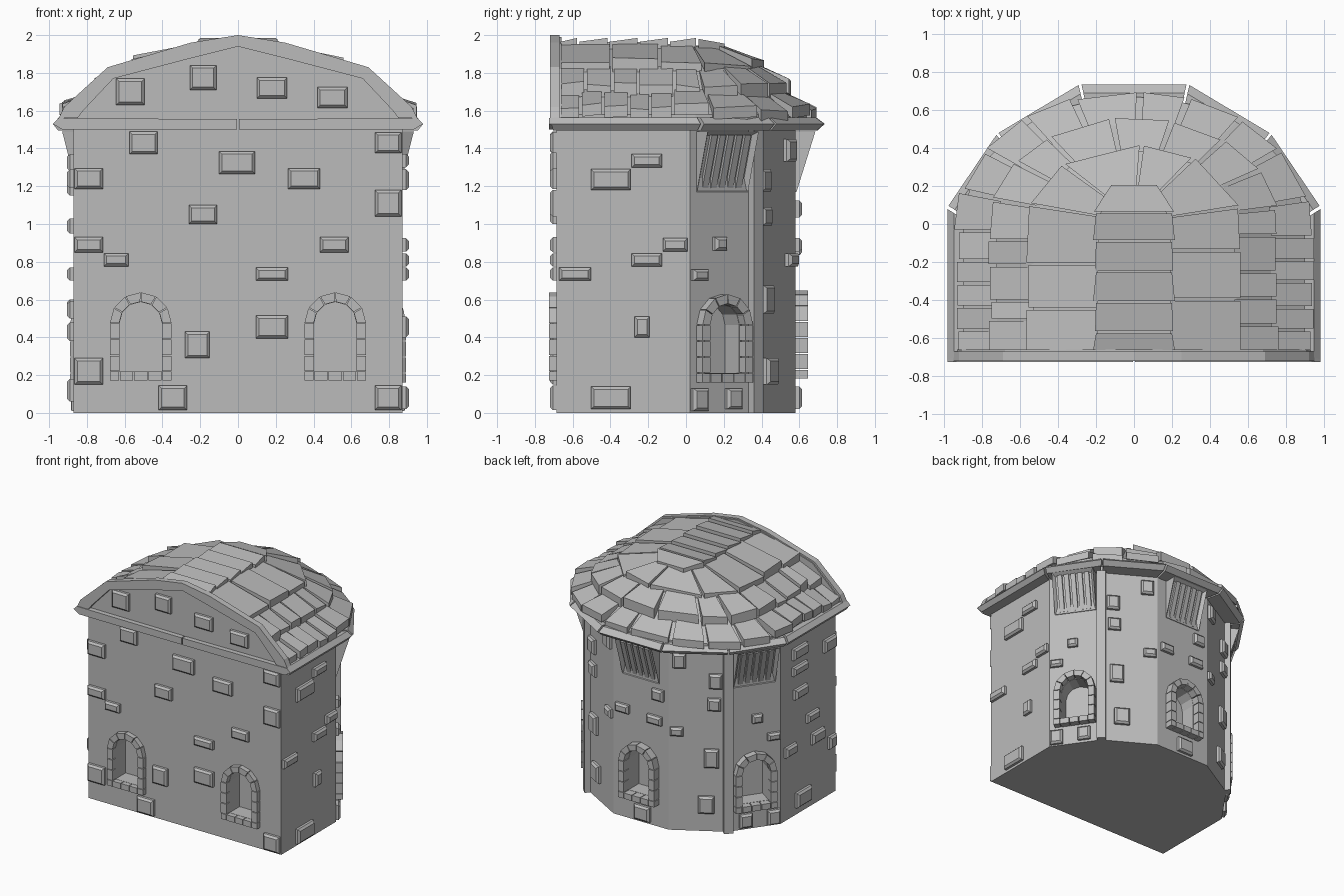
import bpy, bmesh, math, random
from mathutils import Matrix, Vector

if "Cube" in bpy.data.objects:
    bpy.data.objects.remove(bpy.data.objects["Cube"])

random.seed(4)
stone = bpy.data.materials.new("grey stone")
stone.diffuse_color = (0.5, 0.5, 0.5, 1)
stone.use_nodes = True
stone.node_tree.nodes["Principled BSDF"].inputs["Base Color"].default_value = stone.diffuse_color


def finish(name, bm, matrix=None):
    bmesh.ops.recalc_face_normals(bm, faces=bm.faces)
    mesh = bpy.data.meshes.new(name)
    bm.to_mesh(mesh)
    bm.free()
    mesh.materials.append(stone)
    ob = bpy.data.objects.new(name, mesh)
    bpy.context.collection.objects.link(ob)
    if matrix:
        ob.matrix_world = matrix
    return ob


def loft(bm, a, b):
    """Closed solid between two matching polygons."""
    va, vb = [bm.verts.new(p) for p in a], [bm.verts.new(p) for p in b]
    n = len(va)
    cap = bm.faces.new(vb)
    bm.faces.new(va[::-1])
    for i in range(n):
        bm.faces.new((va[i], va[(i + 1) % n], vb[(i + 1) % n], vb[i]))
    return cap


def slab(bm, poly, y0, y1):
    """Extrude a polygon of (x, z) points along y."""
    return loft(bm, [(x, y0, z) for x, z in poly], [(x, y1, z) for x, z in poly])


def rect(x, z, w, h):
    return [(x - w / 2, z - h / 2), (x + w / 2, z - h / 2), (x + w / 2, z + h / 2), (x - w / 2, z + h / 2)]


# Footprint, and the eave corner that belongs to each wall corner
foot = [(-.87, -.685), (.87, -.685), (.87, .02), (.63, .36), (.25, .58), (-.25, .58), (-.63, .36), (-.87, .02)]
eave = [(-.98, -.725), (.98, -.725), (.98, .09), (.72, .475), (.285, .735), (-.285, .735), (-.72, .475), (-.98, .09)]
FRONT, RIGHT, DIAG_R, REAR_R, BACK, REAR_L, DIAG_L, LEFT = range(8)


def wall_frame(i):
    """Local axes of a wall: x along it, -y outward, origin at its middle."""
    a, b = Vector(foot[i]), Vector(foot[(i + 1) % 8])
    m, d = (a + b) / 2, b - a
    return Matrix.Translation((m.x, m.y, 0)) @ Matrix.Rotation(math.atan2(d.y, d.x), 4, 'Z')


# Tower walls
bm = bmesh.new()
loft(bm, [(x, y, 0) for x, y in foot], [(x, y, 1.55) for x, y in foot])
walls = finish("walls", bm)


# Arched niches with stone surrounds
def arch(r, z, n=6):
    return [(r * math.cos(math.pi * k / n), z + r * math.sin(math.pi * k / n)) for k in range(n + 1)]


def shrink(poly, gap=.003):
    c = sum((Vector(p) for p in poly), Vector((0, 0))) / len(poly)
    return [tuple(Vector(p) + (c - Vector(p)).normalized() * gap) for p in poly]


def niche(i, u, base, depth):
    m = wall_frame(i) @ Matrix.Translation((u, 0, base))
    spring, ri, ro = .305, .112, .165
    bm = bmesh.new()
    slab(bm, [(-ri, .05), (ri, .05)] + arch(ri, spring), -.1, .13)
    cutter = finish("niche_cutter", bm, m)
    cutter.hide_render = True
    mod = walls.modifiers.new("niche", 'BOOLEAN')
    mod.object, mod.solver = cutter, 'EXACT'
    bpy.context.view_layer.objects.active = walls
    bpy.ops.object.modifier_apply(modifier=mod.name)
    bpy.data.objects.remove(cutter)
    bm = bmesh.new()
    blocks = [rect(s * (ri + ro) / 2, .05 + h * (k + .5), ro - ri, h)
              for s in (-1, 1) for h in [(spring - .05) / 3] for k in range(3)]
    blocks += [rect(k * .075, .025, .075, .05) for k in (-1, 0, 1)]
    blocks += [rect(s * .139, .025, .053, .05) for s in (-1, 1)]
    inner, outer = arch(ri, spring), arch(ro, spring)
    blocks += [[inner[k], outer[k], outer[k + 1], inner[k + 1]] for k in range(6)]
    for b in blocks:
        slab(bm, shrink(b), .01, -depth)
    finish("niche_surround", bm, m)


for u in (-.515, .515):
    niche(FRONT, u, .17, .04)
niche(BACK, 0, .18, .065)
for i in (DIAG_R, DIAG_L):
    niche(i, 0, .16, .055)


# Barred windows leaning outward under the eaves
def window(i):
    w, z0, z1, lean = .165, 1.17, 1.49, .105
    bm = bmesh.new()
    front = loft(bm, [(-w, .02, z0), (w, .02, z0), (w, .02, z1), (-w, .02, z1)],
                 [(-w, -.005, z0), (w, -.005, z0), (w, -lean, z1), (-w, -lean, z1)])
    bmesh.ops.recalc_face_normals(bm, faces=bm.faces)
    bmesh.ops.inset_region(bm, faces=[front], thickness=.03)
    bmesh.ops.translate(bm, verts=front.verts, vec=(0, .028, 0))
    for k in range(5):
        x = -.108 + k * .054
        def ring(z):
            y = -.005 - (lean - .005) * (z - z0) / (z1 - z0)
            return [(x - .019, y + .035, z), (x + .019, y + .035, z), (x + .019, y + .01, z), (x - .019, y + .01, z)]
        loft(bm, ring(z0 + .02), ring(z1 - .02))
    finish("barred_window", bm, wall_frame(i))


for i in (DIAG_R, BACK, DIAG_L):
    window(i)

# Protruding bricks: (centre along wall, centre height, width, height)
front_bricks = [
    (-.57, 1.7, .15, .14), (-.185, 1.775, .14, .13), (.18, 1.72, .16, .11), (.5, 1.67, .16, .11),
    (-.5, 1.43, .15, .12), (-.005, 1.325, .19, .12), (.35, 1.24, .17, .11), (.795, 1.43, .14, .11),
    (-.79, 1.24, .15, .11), (.795, 1.11, .14, .14), (-.185, 1.05, .15, .1), (-.79, .89, .15, .08),
    (-.645, .81, .13, .07), (.51, .89, .15, .08), (.18, .735, .17, .07), (.18, .455, .17, .12),
    (-.215, .36, .13, .14), (-.79, .22, .15, .14), (-.345, .08, .15, .13), (.795, .08, .14, .13)]
right_bricks = [(-.065, 1.235, .21, .11), (.125, 1.335, .16, .07), (.275, .89, .13, .07), (.125, .81, .16, .07),
                (-.255, .735, .17, .07), (.1, .455, .08, .11), (-.065, .08, .21, .12)]
left_bricks = [(-.12, 1.325, .18, .09), (.265, 1.24, .15, .1), (-.12, 1.185, .18, .07), (-.11, .99, .16, .08),
               (-.24, .56, .14, .08), (.045, .735, .15, .07), (.11, .545, .16, .09), (.295, .43, .09, .1),
               (-.075, .12, .19, .12)]
diag_bricks = [(-.02, .895, .08, .07), (-.15, .73, .1, .06), (-.15, .07, .1, .12), (.07, .075, .1, .11)]
rear_bricks = [(.14, 1.39, .1, .12), (-.13, 1.23, .1, .12), (-.12, 1.04, .1, .1), (.16, .81, .1, .07),
               (-.1, .6, .11, .15), (-.06, .22, .12, .14)]
back_bricks = [(.16, 1.08, .1, .09), (-.16, .89, .12, .07), (.13, .87, .13, .07), (.02, .08, .14, .12)]


def bricks(i, table, side=1):
    bm = bmesh.new()
    for u, z, w, h in table:
        a, b = rect(side * u, z, w, h), rect(side * u, z, w - .03, h - .03)
        loft(bm, [(x, .02, y) for x, y in a], [(x, -.02, y) for x, y in a])
        loft(bm, [(x, -.02, y) for x, y in a], [(x, -.035, y) for x, y in b])
    finish("wall_bricks", bm, wall_frame(i))


for i, table, side in ((FRONT, front_bricks, 1), (RIGHT, right_bricks, 1), (LEFT, left_bricks, 1),
                       (DIAG_R, diag_bricks, 1), (DIAG_L, diag_bricks, -1), (REAR_R, rear_bricks, 1),
                       (REAR_L, rear_bricks, -1), (BACK, back_bricks, 1)):
    bricks(i, table, side)

# Corner posts
for s in (-1, 1):
    bm = bmesh.new()
    bmesh.ops.create_cube(bm, size=1, matrix=Matrix.Translation((s * .63, .36, .75)) @
                          Matrix.Rotation(s * math.radians(-45), 4, 'Z') @ Matrix.Diagonal((.07, .07, 1.5, 1)))
    finish("corner_post", bm)

# Eaves: one mitred board per wall, two on the front
section = [(-.2, 1.495), (.75, 1.495), (1, 1.53), (.7, 1.565), (-.2, 1.565)]
for i in range(1, 8):
    def end(k):
        return [Vector((*Vector(foot[k]).lerp(Vector(eave[k]), t), z)) for t, z in section]
    a, b = end(i), end((i + 1) % 8)
    bm = bmesh.new()
    loft(bm, [p.lerp(q, .015) for p, q in zip(a, b)], [q.lerp(p, .015) for p, q in zip(a, b)])
    finish("eave_board", bm)
for s in (-1, 1):
    bm = bmesh.new()
    slab(bm, [(s * .004, 1.5), (s * .93, 1.5), (s * .98, 1.53), (s * .95, 1.56), (s * .004, 1.555)], -.725, -.66)
    finish("front_ledge", bm)


# Gable wall and its raised trim
def mirrored(half):
    return half + [(-x, z) for x, z in half[::-1] if x > 0]


rim = mirrored([(.95, 1.56), (.92, 1.62), (.69, 1.83), (.25, 1.96), (0, 2.0)])
lip = mirrored([(.85, 1.56), (.82, 1.6), (.66, 1.77), (.24, 1.88), (0, 1.94)])
bm = bmesh.new()
slab(bm, [(x * .985, z - .01) for x, z in rim], -.685, -.66)
finish("gable_wall", bm)
bm = bmesh.new()
for k in range(len(rim) - 1):
    slab(bm, [rim[k], rim[k + 1], lip[k + 1], lip[k]], -.72, -.67)
bmesh.ops.remove_doubles(bm, verts=bm.verts, dist=.0005)
finish("gable_trim", bm)


# Roof: horseshoe path, straight along both sides and round at the back
def path(rx, ry, s, z):
    a = .27
    if s < a:
        return Vector((rx, -.67 * (1 - s / a), z))
    if s > 1 - a:
        return Vector((-rx, -.67 * (1 - (1 - s) / a), z))
    t = math.pi * (s - a) / (1 - 2 * a)
    return Vector((rx * math.cos(t), ry * math.sin(t), z))


bm = bmesh.new()
levels = [(.9, .67, 1.55), (.9, .67, 1.58), (.72, .53, 1.69), (.54, .4, 1.82), (.2, .18, 1.93)]
rings = [[bm.verts.new(path(rx, ry, k / 32, z)) for k in range(33)] for rx, ry, z in levels]
for lo, hi in zip(rings, rings[1:]):
    for k in range(32):
        bm.faces.new((lo[k], lo[k + 1], hi[k + 1], hi[k]))
bm.faces.new(rings[-1])
bm.faces.new(rings[0][::-1])
finish("roof_core", bm)

# Roof slabs: rows of (outer rx, ry, top z), (inner rx, ry, top z), lip height, count
rows = [((.935, .695, 1.625), (.72, .52, 1.705), .06, 20),
        ((.755, .555, 1.745), (.53, .39, 1.835), .08, 17),
        ((.56, .415, 1.87), (.19, .17, 1.955), .08, 10)]
bm = bmesh.new()
for (ox, oy, oz), (ix, iy, iz), lipz, n in rows:
    cuts = [0] + [(k + random.uniform(-.18, .18)) / n for k in range(1, n)] + [1]
    for s0, s1 in zip(cuts, cuts[1:]):
        g, d = .003, random.uniform(-.025, .02)
        f = 1 + random.uniform(-.015, .015)
        top = [path(ox * f, oy * f, s0 + g, oz + d + random.uniform(-.012, .012)),
               path(ox * f, oy * f, s1 - g, oz + d + random.uniform(-.012, .012)),
               path(ix, iy, s1 - g, iz + d * .5), path(ix, iy, s0 + g, iz + d * .5)]
        loft(bm, [p - Vector((0, 0, lipz)) for p in top], top)
finish("roof_slabs", bm)

# Ridge slabs stepping along the crown
bm = bmesh.new()
steps = [-.67, -.57, -.41, -.25, -.09, .06, .21]
for k, (y0, y1) in enumerate(zip(steps, steps[1:])):
    w0, w1 = (.21, .12) if k == 5 else (.215 - .01 * (k % 2), .2)
    z0, z1 = (1.98, 1.955) if k == 5 else (1.965, 1.985)
    top = [(-w0, y0 + .006, z0), (w0, y0 + .006, z0), (w1, y1 - .006, z1), (-w1, y1 - .006, z1)]
    loft(bm, [(x, y, z - .07) for x, y, z in top], top)
finish("ridge_slabs", bm)
